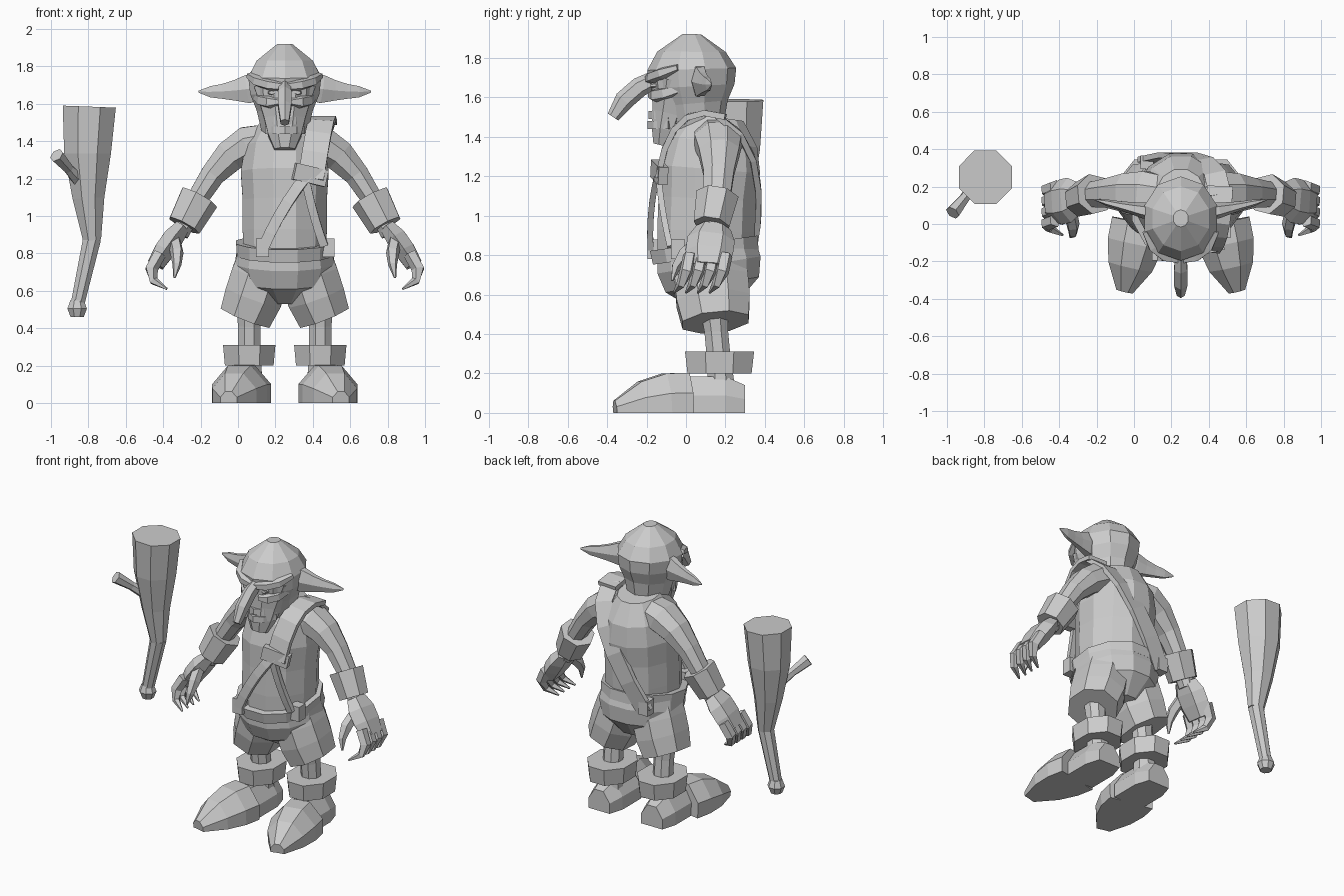
import bpy
import bmesh
from math import cos, sin, pi
from mathutils import Vector

cube = bpy.data.objects.get("Cube")
if cube:
    bpy.data.objects.remove(cube)

grey = bpy.data.materials.new("plain_grey")
grey.use_nodes = True
grey.diffuse_color = (.6, .6, .6, 1)
grey.node_tree.nodes["Principled BSDF"].inputs["Base Color"].default_value = grey.diffuse_color

X, Y, Z = Vector((1, 0, 0)), Vector((0, 1, 0)), Vector((0, 0, 1))
BODY = Vector((.25, 0, 0))       # the figure stands beside its club
CLUB = Vector((-.8, .25, 0))


def curve_point(controls, t):
    """Point on the Bezier curve with any number of control points."""
    points = [Vector(c) for c in controls]
    while len(points) > 1:
        points = [a.lerp(b, t) for a, b in zip(points, points[1:])]
    return points[0]


def tube(name, controls, radii, squash=1, sides=8, hint=Y, mirror=False, origin=BODY):
    """Sweep evenly spaced rings along a curve; squash scales them towards the hint."""
    bm = bmesh.new()
    last = len(radii) - 1
    centres = [curve_point(controls, i / last) for i in range(last + 1)]
    rings = []
    for i, (centre, radius) in enumerate(zip(centres, radii)):
        along = (centres[min(i + 1, last)] - centres[max(i - 1, 0)]).normalized()
        axis_b = (hint - along * hint.dot(along)).normalized()
        axis_a = along.cross(axis_b)
        reach = radius / cos(pi / sides)
        ring = []
        for k in range(sides):
            angle = (k + .5) * 2 * pi / sides
            p = centre + reach * (axis_a * cos(angle) + axis_b * sin(angle) * squash)
            p.z = max(p.z, 0)
            ring.append(bm.verts.new(p))
        rings.append(ring)
    for low, high in zip(rings, rings[1:]):
        for k in range(sides):
            n = (k + 1) % sides
            bm.faces.new((low[k], low[n], high[n], high[k]))
    bm.faces.new(rings[0])
    bm.faces.new(rings[-1])
    bmesh.ops.recalc_face_normals(bm, faces=bm.faces)
    mesh = bpy.data.meshes.new(name)
    bm.to_mesh(mesh)
    bm.free()
    mesh.materials.append(grey)
    obj = bpy.data.objects.new(name, mesh)
    obj.location = origin
    bpy.context.collection.objects.link(obj)
    if mirror:
        obj.modifiers.new("Mirror", 'MIRROR').use_mirror_merge = False


def pair(name, controls, radii, **options):
    """Left part mirrored to the right side."""
    tube(name, controls, radii, mirror=True, **options)


def strap(name, controls, squash, steps=6):
    """Thin flat band."""
    tube(name, controls, [.015] * steps, squash=squash, sides=4, hint=X)


# Head
tube("skull", [(0, .06, 1.4), (0, .02, 1.65), (0, .03, 1.92)],
     [.11, .13, .15, .185, .195, .15, .04], squash=1.1, sides=10)
tube("jaw", [(0, -.04, 1.68), (0, -.12, 1.355)],
     [.165, .135, .11, .09, .055], squash=.85)
tube("nose", [(0, -.14, 1.7), (0, -.3, 1.64), (0, -.37, 1.5)],
     [.03, .035, .035, .022], squash=1.25, sides=6)
pair("ear", [(.13, .06, 1.69), (.3, .09, 1.66), (.46, .13, 1.665)],
     [.07, .075, .055, .04, .03, .005], squash=.5, sides=6)
pair("brow", [(0, -.19, 1.69), (.14, -.19, 1.7), (.19, -.04, 1.75)],
     [.02, .025, .025, .015], sides=5, hint=Z)
pair("cheekbone", [(.03, -.18, 1.61), (.11, -.16, 1.6), (.15, -.03, 1.64)],
     [.015, .03, .03, .02], sides=5, hint=Z)
pair("eye", [(.07, -.12, 1.66), (.07, -.18, 1.66)], [.025, .015], squash=.6, sides=6, hint=Z)
for name, z, front in (("upper_lip", 1.51, -.26), ("lower_lip", 1.46, -.27)):
    tube(name, [(-.09, -.08, z), (0, front, z), (.09, -.08, z)], [.02] * 5, sides=4, hint=Z)

# Torso and belt
tube("torso", [(0, .1, .75), (0, .1, 1.2), (0, .15, 1.5)],
     [.22, .225, .225, .235, .21, .13], squash=1.1, sides=12)
tube("belt", [(0, .1, .79), (0, .09, .86)], [.255, .26], squash=1.06, sides=12)

# Shorts
tube("shorts_hips", [(0, .1, .85), (0, .15, .55)], [.25, .265, .24, .12], sides=12)
pair("shorts_leg", [(.1, .12, .8), (.14, .13, .62), (.21, .15, .46)],
     [.14, .155, .155, .14], squash=1.2)

# Legs, ankle bands and shoes
pair("shin", [(.19, .14, .55), (.19, .16, .35), (.19, .18, .12)], [.07, .06, .06, .07])
pair("ankle_band", [(.19, .17, .2), (.19, .17, .31)], [.13, .14], squash=1.25)
pair("shoe_heel", [(.2, .3, .02), (.2, 0, .02)], [.08, .11, .11, .11], squash=1.5, hint=Z)
pair("shoe_toe", [(.22, .01, .03), (.25, -.15, .03), (.3, -.36, .01)],
     [.15, .15, .12, .045], squash=1.15, hint=Z)

# Arms and cuffs
pair("arm", [(.1, .15, 1.4), (.35, .19, 1.4), (.56, .14, .9)],
     [.09, .1, .085, .065, .055, .045], squash=1.2)
pair("cuff", [(.46, .16, 1.1), (.54, .13, .95)], [.1, .085], sides=7)

# Hands
pair("palm", [(.55, .14, .94), (.62, .12, .86), (.69, .11, .74)],
     [.04, .055, .055, .045], squash=1.9, sides=6)
for number in range(4):
    y = .2 - .06 * number
    pair("finger", [(.67, y, .8), (.78, y - .02, .66), (.63, y - .08, .61)],
         [.03, .03, .02, .005], sides=5)
pair("thumb", [(.59, .06, .87), (.56, -.06, .78), (.59, -.07, .67)],
     [.03, .03, .02, .005], sides=5, hint=X)

# Shoulder strap with its buckles
strap("shoulder_pad", [(.14, -.14, 1.2), (.2, -.08, 1.6), (.21, .2, 1.5)], 4.6)
strap("back_strap", [(.21, .15, 1.51), (.2, .38, 1.4), (0, .4, 1.1), (-.18, .34, .8)], 4)
strap("front_strap", [(.12, -.14, 1.22), (-.02, -.19, 1.05), (-.12, -.18, .82)], 2)
strap("side_strap", [(.11, -.14, 1.2), (.15, -.12, 1), (.21, -.08, .84)], 1.5)
tube("chest_buckle", [(.05, -.155, 1.24), (.22, -.115, 1.2)], [.025, .025],
     squash=1.8, sides=4, hint=Z)
for name, x, y in (("front_buckle", -.12, -.16), ("side_buckle", .23, -.04),
                   ("back_buckle", -.18, .33)):
    tube(name, [(x, y, .78), (x, y, .88)], [.035, .035], sides=4)

# Club
tube("club_knob", [(-.06, 0, .46), (-.06, 0, .55)], [.035, .052, .036], origin=CLUB)
tube("club_handle", [(-.06, 0, .52), (.02, 0, .88)], [.036, .048], origin=CLUB)
tube("club_head", [(.02, 0, .87), (-.02, 0, 1.2), (.005, 0, 1.585)],
     [.048, .085, .125, .142], origin=CLUB)
tube("club_branch", [(-.04, -.03, 1.18), (-.17, -.19, 1.325)],
     [.035, .025, .035], sides=6, origin=CLUB)
